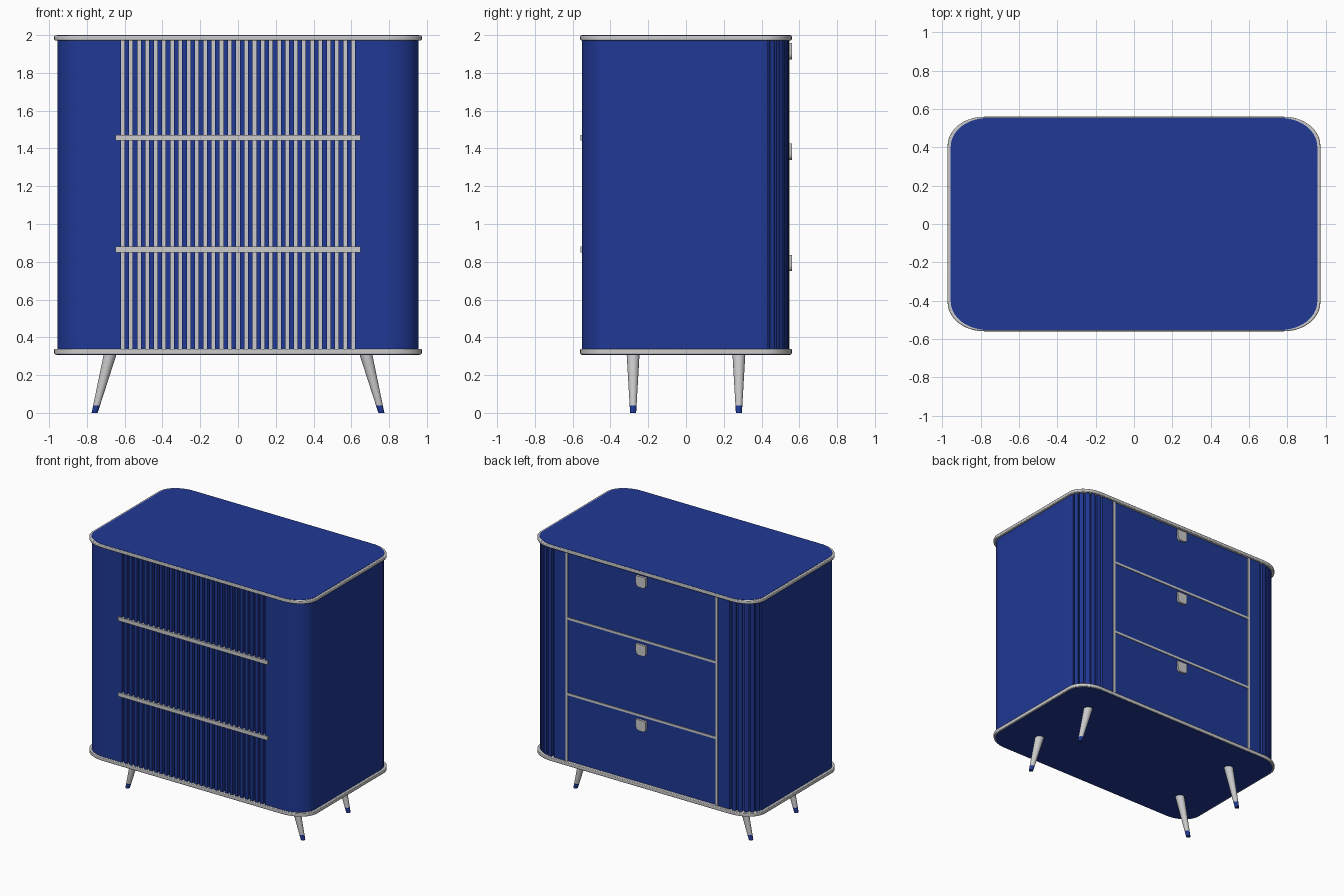
import bpy, bmesh, math
from mathutils import Vector

if "Cube" in bpy.data.objects:
    bpy.data.objects.remove(bpy.data.objects["Cube"])

blue = bpy.data.materials.new("blue_paint")
blue.diffuse_color = (0.014, 0.04, 0.30, 1)
blue.use_nodes = True
blue.node_tree.nodes["Principled BSDF"].inputs["Base Color"].default_value = blue.diffuse_color


def finish(name, bm, mat=None, bevel=0):
    bmesh.ops.recalc_face_normals(bm, faces=bm.faces)
    me = bpy.data.meshes.new(name)
    bm.to_mesh(me)
    bm.free()
    ob = bpy.data.objects.new(name, me)
    bpy.context.collection.objects.link(ob)
    if mat:
        me.materials.append(mat)
    if bevel:
        m = ob.modifiers.new("bevel", 'BEVEL')
        m.width, m.segments, m.limit_method = bevel, 2, 'ANGLE'
        m.angle_limit = math.radians(50)
    bpy.ops.object.select_all(action='DESELECT')
    ob.select_set(True)
    bpy.context.view_layer.objects.active = ob
    bpy.ops.object.shade_smooth_by_angle(angle=math.radians(30))
    return ob


def prism(name, pts, offset, mat=None, bevel=0):
    """Extrude a closed outline of 3D points along offset."""
    bm = bmesh.new()
    f = bm.faces.new([bm.verts.new(p) for p in pts])
    r = bmesh.ops.extrude_face_region(bm, geom=[f])
    bmesh.ops.translate(bm, vec=offset, verts=[v for v in r['geom'] if isinstance(v, bmesh.types.BMVert)])
    return finish(name, bm, mat, bevel)


def box(name, x0, x1, y0, y1, z0, z1, mat=None, bevel=0):
    pts = [(x0, y0, z0), (x1, y0, z0), (x1, y1, z0), (x0, y1, z0)]
    return prism(name, pts, (0, 0, z1 - z0), mat, bevel)


def arc(cx, cy, rx, ry, a0, a1, n):
    angs = [math.radians(a0 + (a1 - a0) * i / n) for i in range(n + 1)]
    return [(cx + rx * math.cos(a), cy + ry * math.sin(a)) for a in angs]


def slab(name, hx, hy, z0, z1, mat=None, bevel=0, rx=0.19, ry=0.15):
    half = arc(hx - rx, -hy + ry, rx, ry, -90, 0, 14) + arc(hx - rx, hy - ry, rx, ry, 0, 90, 14)
    pts = half + [(-x, y) for x, y in reversed(half)]
    return prism(name, [(x, y, z0) for x, y in pts], (0, 0, z1 - z0), mat, bevel)


# Cabinet body: slatted front, smooth front corners, fluted back corners
HX, HY, RX, RY = 0.955, 0.55, 0.18, 0.145
PITCH, GROOVE, FLOOR = 0.0436, 0.0095, -0.49
half = [(GROOVE, FLOOR), (GROOVE, -HY)]
for i in range(1, 15):
    a, b = i * PITCH - GROOVE, i * PITCH + GROOVE
    half += [(a, -HY), (a, FLOOR), (b, FLOOR), (b, -HY)]
half += arc(HX - RX, -HY + RY, RX, RY, -90, 0, 14)
BY = 0.545
flutes, step = 6, 15
half += [(HX, BY - RY)]
for i in range(flutes):
    s = i * step
    cx, cy = HX - RX, BY - RY
    half += arc(cx, cy, RX, RY, s + 3, s + step - 2, 3)
    half += arc(cx, cy, RX - 0.02, RY - 0.02, s + step - 2, s + step + 3, 1)
half += [(HX - RX - 0.015, BY), (0.66, BY), (0.66, 0.51)]
outline = half + [(-x, y) for x, y in reversed(half)]
prism("cabinet_body", [(x, y, 0.33) for x, y in outline], (0, 0, 1.65), blue)

# Pale panel at the bottom of the front grooves
box("groove_backing", -0.63, 0.63, FLOOR - 0.004, FLOOR + 0.01, 0.33, 1.98)

# Top and base: grey rims with blue inset plates
slab("top_rim", 0.973, 0.56, 1.972, 1.998, bevel=0.005)
slab("top_plate", 0.957, 0.553, 1.985, 2.0, blue)
slab("base_rim", 0.973, 0.56, 0.31, 0.338, bevel=0.004)
slab("base_plate", 0.96, 0.553, 0.307, 0.325, blue)

# Front cross rails
RAILS = (0.865, 1.456)
for i, z in enumerate(RAILS):
    box(f"front_rail_{i}", -0.648, 0.648, FLOOR, -0.558, z - 0.015, z + 0.015)

# Drawer frame on the back side
for s in (-1, 1):
    box(f"drawer_stile_{'left' if s < 0 else 'right'}", s * 0.65 - 0.009, s * 0.65 + 0.009, 0.5, 0.549, 0.335, 1.975)
for i, z in enumerate(RAILS):
    box(f"drawer_rail_{i}", -0.65, 0.65, 0.5, 0.548, z - 0.009, z + 0.009)

# Drawer fronts with rounded pull tabs
levels = [0.335, *RAILS, 1.975]
tab_tops = (0.835, 1.425, 1.957)
for i in range(3):
    box(f"drawer_front_{i}", -0.643, 0.643, 0.5, 0.543, levels[i] + 0.006, levels[i + 1] - 0.006, blue)
    t, w, r = tab_tops[i], 0.043, 0.028
    tab = [(-w, t), *arc(-w + r, t - 0.085 + r, r, r, 180, 270, 6),
           *arc(w - r, t - 0.085 + r, r, r, 270, 360, 6), (w, t)]
    prism(f"drawer_pull_{i}", [(x, 0.54, z) for x, z in tab], (0, 0.02, 0))


# Splayed tapered legs with blue tips
def leg_part(name, sx, y, z0, z1, mat=None):
    bm = bmesh.new()
    rings = []
    for z in (z0, z1):
        k = z / 0.31
        cx, r = sx * (0.759 - 0.082 * k), 0.016 + 0.018 * k
        rings.append([bm.verts.new((x, yy, z)) for x, yy in arc(cx, y, r, r, 0, 345, 23)])
    lo, hi = rings
    for i in range(24):
        j = (i + 1) % 24
        bm.faces.new((lo[i], lo[j], hi[j], hi[i]))
    bm.faces.new(lo)
    bm.faces.new(hi)
    finish(name, bm, mat)


for sx, a in ((-1, "left"), (1, "right")):
    for y, b in ((-0.28, "front"), (0.28, "back")):
        leg_part(f"{b}_{a}_leg", sx, y, 0.04, 0.315)
        leg_part(f"{b}_{a}_leg_tip", sx, y, 0.0, 0.04, blue)
